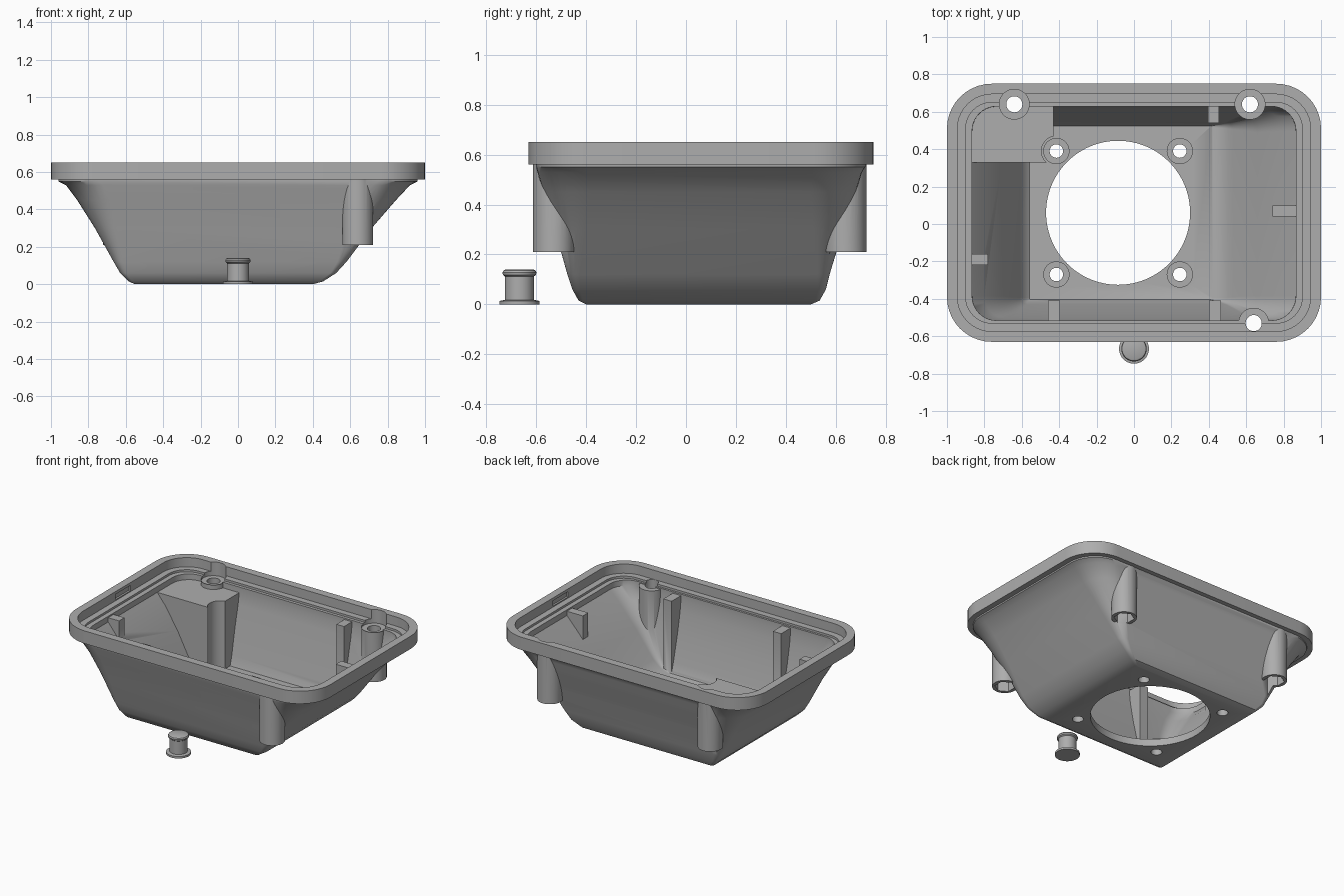
import bpy, bmesh, math
from mathutils import Matrix

if "Cube" in bpy.data.objects:
    bpy.data.objects.remove(bpy.data.objects["Cube"])

grey = bpy.data.materials.new("grey plastic")
grey.diffuse_color = (0.42, 0.42, 0.42, 1)
grey.use_nodes = True
grey.node_tree.nodes["Principled BSDF"].inputs["Base Color"].default_value = grey.diffuse_color


def finish(name, bm):
    bmesh.ops.recalc_face_normals(bm, faces=bm.faces)
    me = bpy.data.meshes.new(name)
    bm.to_mesh(me)
    bm.free()
    me.materials.append(grey)
    ob = bpy.data.objects.new(name, me)
    bpy.context.collection.objects.link(ob)
    return ob


def loft(name, rings, seg=10):
    """Solid through rounded rectangles (z, x0, x1, y0, y1, corner radius)."""
    bm = bmesh.new()
    loops = []
    for z, x0, x1, y0, y1, r in rings:
        loop = []
        corners = [(x1 - r, y1 - r), (x0 + r, y1 - r), (x0 + r, y0 + r), (x1 - r, y0 + r)]
        for q, (cx, cy) in enumerate(corners):
            for i in range(seg + 1):
                a = math.pi / 2 * (q + i / seg)
                loop.append(bm.verts.new((cx + r * math.cos(a), cy + r * math.sin(a), z)))
        loops.append(loop)
    n = len(loops[0])
    for a, b in zip(loops, loops[1:]):
        for i in range(n):
            bm.faces.new((a[i], a[(i + 1) % n], b[(i + 1) % n], b[i]))
    bm.faces.new(loops[0])
    bm.faces.new(loops[-1])
    return finish(name, bm)


def cylinder(name, x, y, r, z0, z1, sides=48):
    bm = bmesh.new()
    bmesh.ops.create_cone(bm, cap_ends=True, segments=sides, radius1=r, radius2=r,
                          depth=z1 - z0, matrix=Matrix.Translation((x, y, (z0 + z1) / 2)))
    return finish(name, bm)


def box(name, x0, x1, y0, y1, z0, z1):
    bm = bmesh.new()
    bmesh.ops.create_cube(bm, size=1)
    for v in bm.verts:
        v.co = ((x0 + x1) / 2 + v.co.x * (x1 - x0), (y0 + y1) / 2 + v.co.y * (y1 - y0),
                (z0 + z1) / 2 + v.co.z * (z1 - z0))
    return finish(name, bm)


def combine(target, tool, operation):
    mod = target.modifiers.new("combine", 'BOOLEAN')
    mod.object, mod.operation, mod.solver = tool, operation, 'EXACT'
    bpy.context.view_layer.objects.active = target
    bpy.ops.object.modifier_apply(modifier=mod.name)
    bpy.data.objects.remove(tool)


def smooth(ob):
    bpy.ops.object.select_all(action='DESELECT')
    ob.select_set(True)
    bpy.context.view_layer.objects.active = ob
    bpy.ops.object.shade_smooth_by_angle(angle=math.radians(35))


def rim_ring(z, inset):
    return (z, -1 + inset, 1 - inset, -0.63 + inset, 0.75 - inset, 0.24 - inset)


bosses = [(-0.64, 0.64), (0.62, 0.64), (0.64, -0.53)]
screws = [(x, y) for x in (-0.415, 0.245) for y in (-0.27, 0.39)]

# tapered tub, sharp corners at the floor, round corners at the top
housing = loft("housing", [
    (0.0, -0.55, 0.40, -0.40, 0.50, 0.01), (0.015, -0.585, 0.455, -0.43, 0.535, 0.02),
    (0.06, -0.63, 0.525, -0.455, 0.56, 0.03), (0.12, -0.665, 0.58, -0.475, 0.575, 0.05),
    (0.30, -0.765, 0.715, -0.525, 0.63, 0.12), (0.45, -0.86, 0.845, -0.57, 0.68, 0.18),
    (0.53, -0.92, 0.92, -0.595, 0.705, 0.20), (0.55, -0.96, 0.96, -0.60, 0.718, 0.21),
    (0.61, -0.965, 0.965, -0.602, 0.72, 0.21)])

# rim and outer screw bosses
combine(housing, loft("rim", [rim_ring(0.56, 0), rim_ring(0.65, 0)]), 'UNION')
for x, y in bosses:
    combine(housing, cylinder("boss", x, y, 0.082, 0.21, 0.575), 'UNION')

# cavity, with everything that stands inside it left out
cavity = loft("cavity", [
    (0.05, -0.56, 0.42, -0.405, 0.525, 0.01), (0.07, -0.585, 0.475, -0.415, 0.532, 0.02),
    (0.12, -0.61, 0.53, -0.43, 0.545, 0.04), (0.30, -0.705, 0.66, -0.475, 0.58, 0.09),
    (0.45, -0.80, 0.79, -0.505, 0.615, 0.12), (0.53, -0.865, 0.865, -0.515, 0.628, 0.13),
    (0.70, -0.868, 0.868, -0.517, 0.63, 0.13)])
block = box("corner_block", -0.95, -0.43, 0.33, 0.75, 0.01, 0.53)
combine(block, cylinder("bite", -0.415, 0.39, 0.08, 0.0, 0.6), 'DIFFERENCE')
combine(cavity, block, 'DIFFERENCE')
ribs = [(0.395, 0.455, 0.54, 0.70), (0.40, 0.465, -0.60, -0.41), (-0.46, -0.395, -0.60, -0.41),
        (0.74, 0.95, 0.04, 0.10), (-0.95, -0.78, -0.22, -0.16)]
for r in ribs:
    combine(cavity, box("rib", *r, 0.01, 0.56), 'DIFFERENCE')
for x, y in bosses:
    combine(cavity, cylinder("boss_core", x, y, 0.082, 0.0, 0.562), 'DIFFERENCE')
for x, y in screws:
    combine(cavity, cylinder("screw_pad", x, y, 0.07, 0.0, 0.062), 'DIFFERENCE')
combine(housing, cavity, 'DIFFERENCE')

# stepped ledge inside the rim, with a shallow notch at each end
combine(housing, loft("ledge", [rim_ring(0.585, 0.056), rim_ring(0.70, 0.056)]), 'DIFFERENCE')
combine(housing, loft("step", [rim_ring(0.57, 0.10), rim_ring(0.70, 0.10)]), 'DIFFERENCE')
for s in (-1, 1):
    x0, x1 = sorted((s * 0.92, s * 0.957))
    combine(housing, box("notch", x0, x1, -0.025, 0.145, 0.592, 0.63), 'DIFFERENCE')

# screw holes with hexagonal nut pockets, and recesses beside the back rim
for x, y in bosses:
    combine(housing, cylinder("hole", x, y, 0.043, 0.1, 0.7, 32), 'DIFFERENCE')
    combine(housing, cylinder("nut_pocket", x, y, 0.066, 0.1, 0.32, 6), 'DIFFERENCE')
    if y > 0:
        combine(housing, cylinder("recess", x, y, 0.08, 0.553, 0.7), 'DIFFERENCE')

# large round opening and four small holes in the floor
combine(housing, cylinder("opening", -0.085, 0.06, 0.385, -0.1, 0.2, 96), 'DIFFERENCE')
for x, y in screws:
    combine(housing, cylinder("screw_hole", x, y, 0.036, -0.1, 0.2, 32), 'DIFFERENCE')
smooth(housing)

# separate button beside the housing, turned from a profile
profile = [(0.08, 0), (0.08, 0.014), (0.058, 0.018), (0.058, 0.112), (0.066, 0.118),
           (0.068, 0.128), (0.064, 0.136), (0.055, 0.14)]
bm = bmesh.new()
turns = 48
loops = [[bm.verts.new((r * math.cos(2 * math.pi * i / turns),
                        -0.667 + r * math.sin(2 * math.pi * i / turns), z))
          for i in range(turns)] for r, z in profile]
for a, b in zip(loops, loops[1:]):
    for i in range(turns):
        j = (i + 1) % turns
        bm.faces.new((a[i], a[j], b[j], b[i]))
bm.faces.new(loops[0])
bm.faces.new(loops[-1])
smooth(finish("button", bm))
